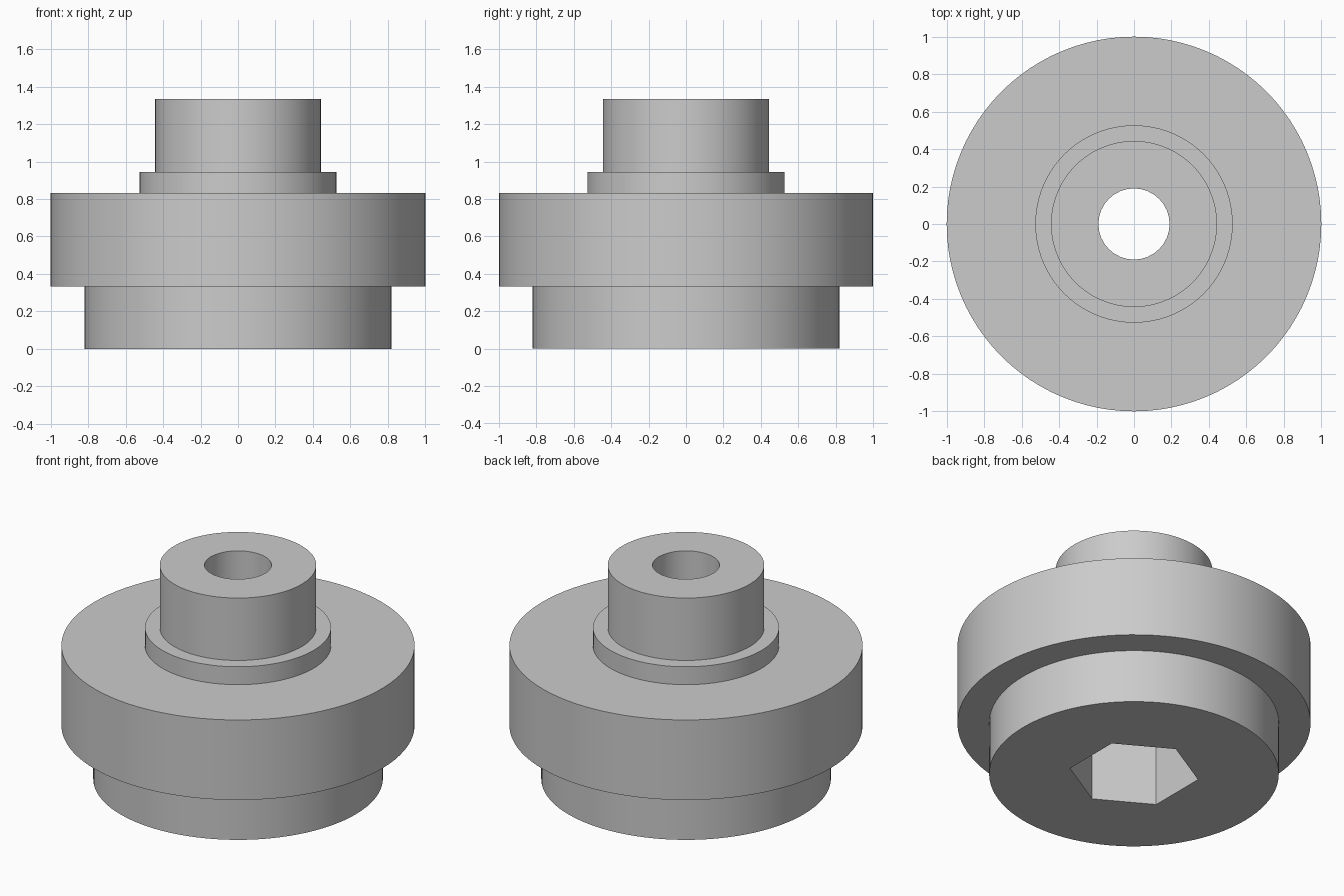
import bpy
import bmesh
import math

if "Cube" in bpy.data.objects:
    bpy.data.objects.remove(bpy.data.objects["Cube"])

# Single plain grey
grey = bpy.data.materials.new("plain_grey")
grey.use_nodes = True
colour = (0.6, 0.6, 0.6, 1)
grey.diffuse_color = colour
grey.node_tree.nodes["Principled BSDF"].inputs["Base Color"].default_value = colour


def add_object(name, bm):
    bmesh.ops.recalc_face_normals(bm, faces=bm.faces)
    mesh = bpy.data.meshes.new(name)
    bm.to_mesh(mesh)
    bm.free()
    mesh.materials.append(grey)
    obj = bpy.data.objects.new(name, mesh)
    bpy.context.collection.objects.link(obj)
    return obj


def lathe(name, profile, sides, turn=0.0):
    """Closed solid of revolution from (radius, height) rings, bottom to top."""
    bm = bmesh.new()
    rings = []
    for r, z in profile:
        angles = [turn + math.tau * i / sides for i in range(sides)]
        rings.append([bm.verts.new((r * math.cos(a), r * math.sin(a), z)) for a in angles])
    for low, high in zip(rings, rings[1:]):
        for i in range(sides):
            j = (i + 1) % sides
            bm.faces.new((low[i], low[j], high[j], high[i]))
    bm.faces.new(rings[0])
    bm.faces.new(rings[-1])
    return add_object(name, bm)


# Stepped body: lower boss, wide flange, shoulder, neck
steps = [(0.82, 0, 0.333), (1.0, 0.333, 0.833), (0.527, 0.833, 0.945), (0.443, 0.945, 1.335)]
profile = [(r, z) for r, low, high in steps for z in (low, high)]
body = lathe("stepped_hub", profile, 96)

# Hexagonal bolt pocket underneath, and the round bore through the neck
cutters = [
    lathe("hex_pocket_cutter", [(0.368, -0.1), (0.368, 0.55)], 6, math.radians(30)),
    lathe("bore_cutter", [(0.19, 0.3), (0.19, 1.5)], 32),
]
bpy.context.view_layer.objects.active = body
for cutter in cutters:
    cutter.hide_render = True
    cut = body.modifiers.new(cutter.name, "BOOLEAN")
    cut.operation = "DIFFERENCE"
    cut.solver = "EXACT"
    cut.object = cutter
    bpy.ops.object.modifier_apply(modifier=cut.name)
    bpy.data.objects.remove(cutter)

# Smooth round walls, crisp edges
bpy.ops.object.select_all(action="DESELECT")
body.select_set(True)
bpy.ops.object.shade_smooth_by_angle(angle=math.radians(30))
